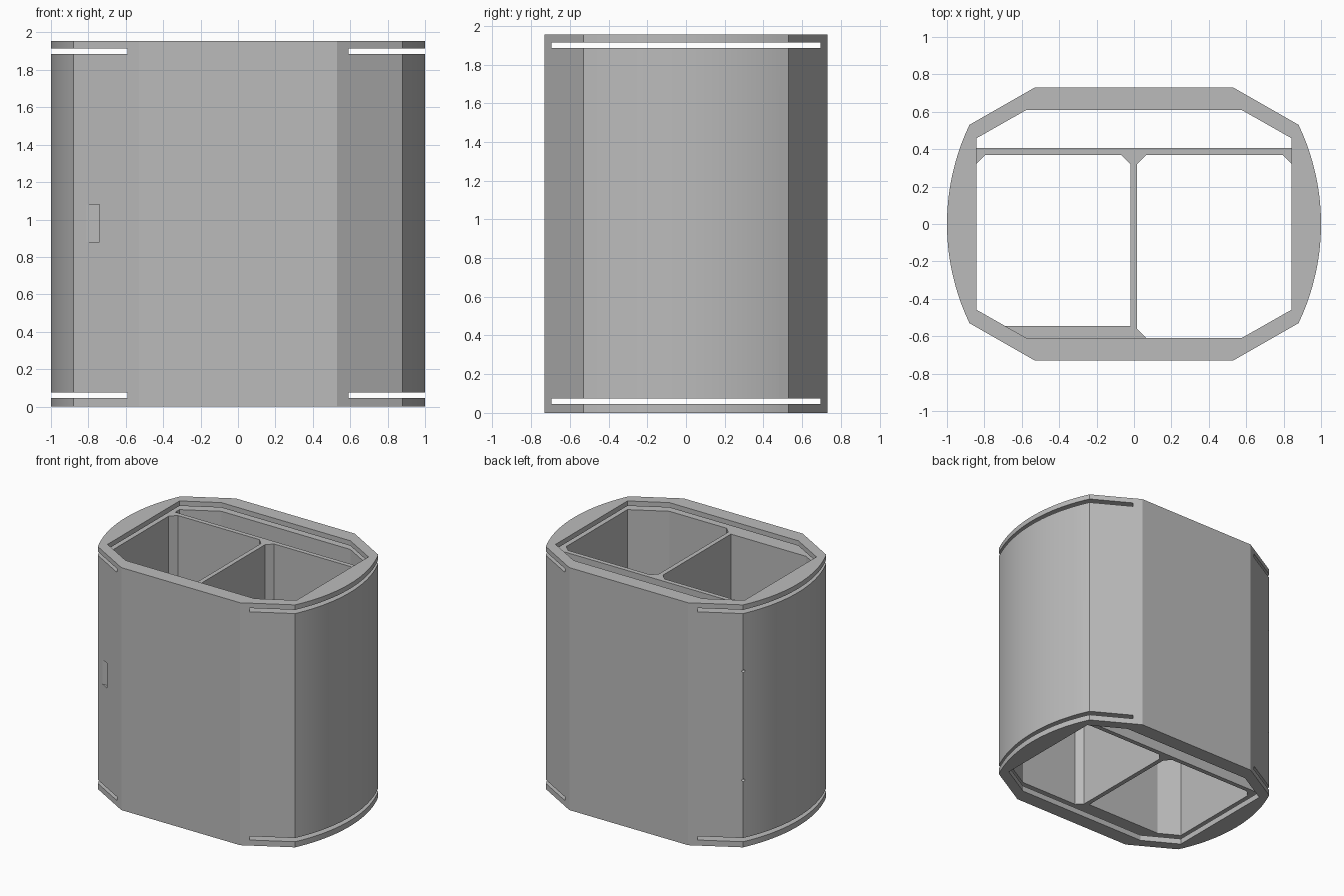
import bpy, bmesh, math
from mathutils import Matrix

cube = bpy.data.objects.get("Cube")
if cube:
    bpy.data.objects.remove(cube)

HEIGHT = 1.955
SLOTS = (0.06, 1.9)          # centre heights of the lid slots
SLOT_H = 0.03
LOW, HIGH = SLOTS[0] + SLOT_H / 2, SLOTS[1] - SLOT_H / 2

grey = bpy.data.materials.new("plain_grey")
grey.use_nodes = True
grey.diffuse_color = (0.5, 0.5, 0.5, 1)
grey.node_tree.nodes["Principled BSDF"].inputs["Base Color"].default_value = (0.5, 0.5, 0.5, 1)


def finish(name, bm):
    bmesh.ops.recalc_face_normals(bm, faces=bm.faces)
    mesh = bpy.data.meshes.new(name)
    bm.to_mesh(mesh)
    bm.free()
    mesh.materials.append(grey)
    obj = bpy.data.objects.new(name, mesh)
    bpy.context.collection.objects.link(obj)
    return obj


def prism(name, outline, z0, z1):
    bm = bmesh.new()
    face = bm.faces.new([bm.verts.new((x, y, z0)) for x, y in outline])
    top = bmesh.ops.extrude_face_region(bm, geom=[face])["geom"]
    bmesh.ops.translate(bm, verts=[v for v in top if isinstance(v, bmesh.types.BMVert)],
                        vec=(0, 0, z1 - z0))
    return finish(name, bm)


def box(name, x0, x1, y0, y1, z0, z1):
    return prism(name, [(x0, y0), (x1, y0), (x1, y1), (x0, y1)], z0, z1)


def cut(target, cutter):
    mod = target.modifiers.new("cut", 'BOOLEAN')
    mod.operation, mod.solver, mod.object = 'DIFFERENCE', 'EXACT', cutter
    cutter.hide_render = True
    bpy.context.view_layer.objects.active = target
    bpy.ops.object.modifier_apply(modifier=mod.name)
    bpy.data.objects.remove(cutter)


# Outer shell: flat front and back, chamfers, bowed sides
half_chord, bow, side_x = 0.53, 0.12, 0.88
radius = (half_chord ** 2 + bow ** 2) / (2 * bow)
sweep = math.asin(half_chord / radius)
STEPS = 20
right = [(0.53, -0.73)]
for i in range(STEPS + 1):
    a = sweep * (2 * i / STEPS - 1)
    right.append((1 - radius + radius * math.cos(a), radius * math.sin(a)))
right.append((0.53, 0.73))
shell = prism("outer_shell", right + [(-x, -y) for x, y in right], 0, HEIGHT)

# Hollow middle, open at both ends
inner = [(0.575, -0.61), (0.843, -0.458), (0.843, 0.458), (0.575, 0.61)]
cut(shell, prism("hollow_cutter", inner + [(-x, -y) for x, y in inner], -0.1, HEIGHT + 0.1))

# Sliding lid slots near the top and bottom
for z in SLOTS:
    cut(shell, box("slot_cutter", -1.2, 1.2, -0.695, 0.695, z - SLOT_H / 2, z + SLOT_H / 2))

# Shallow notch in the front chamfer
cut(shell, box("notch_cutter", -0.81, -0.74, -0.9, -0.57, 0.88, 1.08))

# Two pin holes on the back edge
for z in (0.54, 1.42):
    bm = bmesh.new()
    bmesh.ops.create_cone(bm, cap_ends=True, segments=12, radius1=0.01, radius2=0.01, depth=0.06,
                          matrix=Matrix.Translation((-0.88, 0.525, z)) @ Matrix.Rotation(math.pi / 2, 4, 'Y'))
    cut(shell, finish("pin_cutter", bm))

# Dividers
box("back_divider", -0.845, 0.845, 0.368, 0.405, LOW, HIGH)
box("centre_divider", -0.019, 0.017, -0.615, 0.37, LOW, HIGH)

# Thickened front wall in one compartment
prism("front_wall_pad", [(0, -0.612), (0, -0.545), (-0.69, -0.545), (-0.577, -0.612)], LOW, HIGH)

# Triangular corner fillets
FILLET = 0.048
for name, x, y, sx, sy in (
        ("side_fillet_right", -0.843, 0.368, 1, -1), ("side_fillet_left", 0.843, 0.368, -1, -1),
        ("centre_fillet_right", -0.019, 0.368, -1, -1), ("centre_fillet_left", 0.017, 0.368, 1, -1),
        ("front_fillet_left", 0.017, -0.61, 1, 1)):
    prism(name, [(x, y), (x + sx * FILLET, y), (x, y + sy * FILLET)], LOW, HIGH)

# Smooth bowed sides, keep the edges sharp
bpy.ops.object.select_all(action='DESELECT')
shell.select_set(True)
bpy.context.view_layer.objects.active = shell
bpy.ops.object.shade_smooth_by_angle(angle=math.radians(15))
